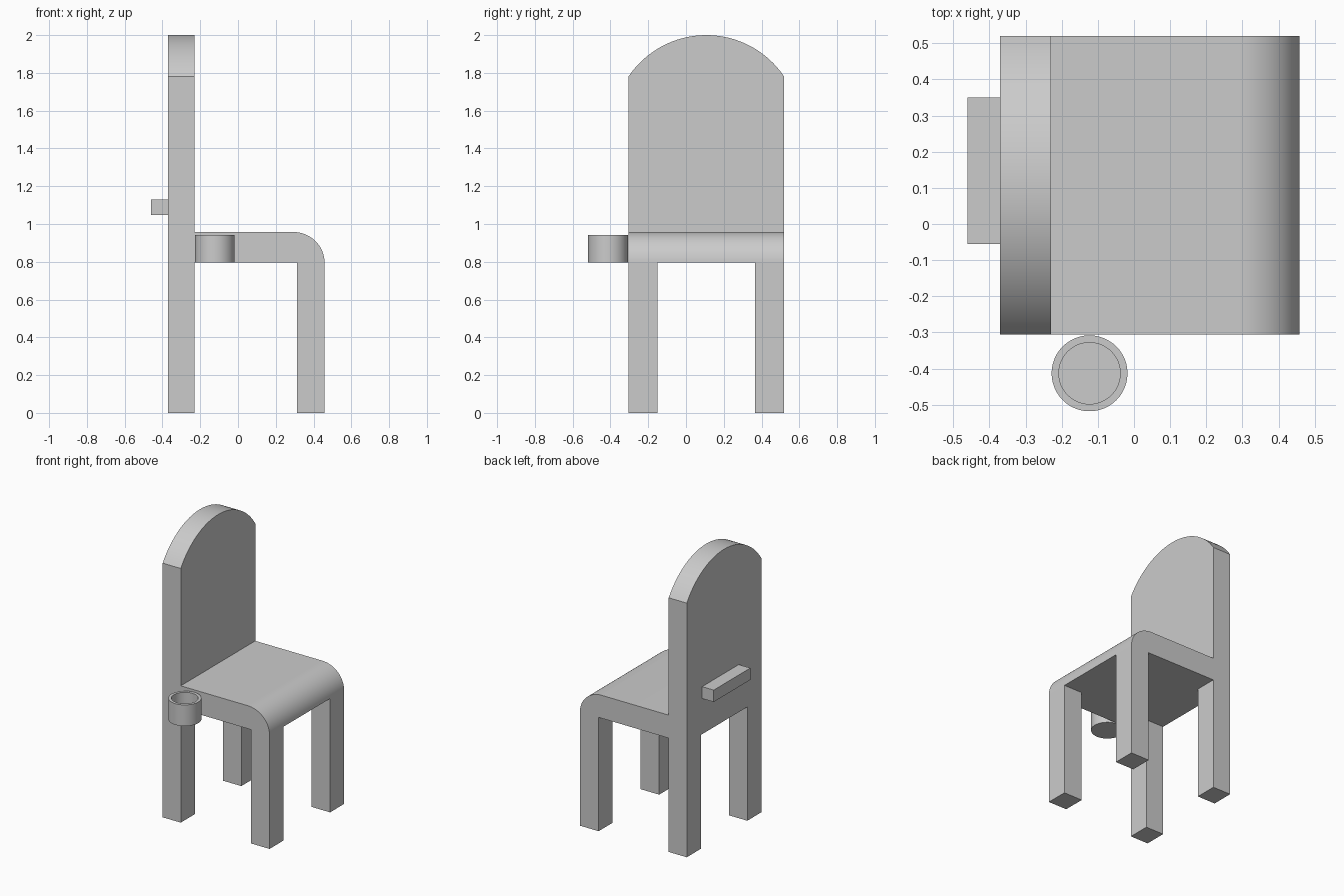
import bpy, bmesh
from math import sin, cos, pi, asin
from mathutils import Vector

if "Cube" in bpy.data.objects:
    bpy.data.objects.remove(bpy.data.objects["Cube"])

Y0, Y1 = -0.305, 0.52          # chair sides
YC = (Y0 + Y1) / 2
LEG = 0.155                    # leg width
UNDER = 0.797                  # underside of the seat


def finish(name, bm, smooth=False):
    bmesh.ops.recalc_face_normals(bm, faces=bm.faces[:])
    mesh = bpy.data.meshes.new(name)
    bm.to_mesh(mesh)
    bm.free()
    ob = bpy.data.objects.new(name, mesh)
    bpy.context.collection.objects.link(ob)
    if smooth:
        bpy.ops.object.select_all(action='DESELECT')
        ob.select_set(True)
        bpy.context.view_layer.objects.active = ob
        bpy.ops.object.shade_smooth_by_angle(angle=pi / 6)
    return ob


def extrude(name, outline, vec, smooth=False):
    """Solid made by pushing a closed 3D outline along vec."""
    bm = bmesh.new()
    face = bm.faces.new([bm.verts.new(p) for p in outline])
    new = bmesh.ops.extrude_face_region(bm, geom=[face], use_keep_orig=True)["geom"]
    verts = [v for v in new if isinstance(v, bmesh.types.BMVert)]
    bmesh.ops.translate(bm, verts=verts, vec=Vector(vec))
    return finish(name, bm, smooth)


def box(name, lo, hi):
    outline = [(lo[0], lo[1], lo[2]), (hi[0], lo[1], lo[2]),
               (hi[0], hi[1], lo[2]), (lo[0], hi[1], lo[2])]
    return extrude(name, outline, (0, 0, hi[2] - lo[2]))


# Backrest and rear legs: one slab with an arched top and an opening below
half, rise = (Y1 - Y0) / 2, 0.22
R = (half ** 2 + rise ** 2) / (2 * rise)
span = asin(half / R)
arch = []
for i in range(33):
    a = span * (1 - i / 16)
    arch.append((YC + R * sin(a), 2 - R + R * cos(a)))
yz = [(Y0, 0), (Y0 + LEG, 0), (Y0 + LEG, UNDER),
      (Y1 - LEG, UNDER), (Y1 - LEG, 0), (Y1, 0)] + arch
extrude("backrest_with_rear_legs", [(-0.37, y, z) for y, z in yz], (0.14, 0, 0), True)

# Seat with a rounded front edge
xz = [(-0.23, UNDER), (-0.23, 0.958)]
for i in range(17):
    a = pi / 2 * (1 - i / 16)
    xz.append((0.29 + 0.168 * cos(a), UNDER + 0.161 * sin(a)))
extrude("seat", [(x, Y0, z) for x, z in xz], (0, Y1 - Y0, 0), True)

# Front legs
for side, y in (("right", Y0), ("left", Y1 - LEG)):
    box(f"front_leg_{side}", (0.313, y, 0), (0.458, y + LEG, UNDER))

# Cup holder: lathed hollow cylinder beside the seat
bm = bmesh.new()
N = 48
rings = []
for r, z in [(0.105, 0.795), (0.105, 0.943), (0.085, 0.943), (0.085, 0.82)]:
    rings.append([bm.verts.new((-0.123 + r * cos(2 * pi * i / N),
                                -0.413 + r * sin(2 * pi * i / N), z)) for i in range(N)])
for lower, upper in zip(rings, rings[1:]):
    for i in range(N):
        j = (i + 1) % N
        bm.faces.new((lower[i], lower[j], upper[j], upper[i]))
bm.faces.new(rings[0])
bm.faces.new(rings[-1])
finish("cup_holder", bm, True)

# Plain raised plate on the rear of the backrest
box("rear_plate", (-0.46, -0.055, 1.047), (-0.37, 0.35, 1.13))
